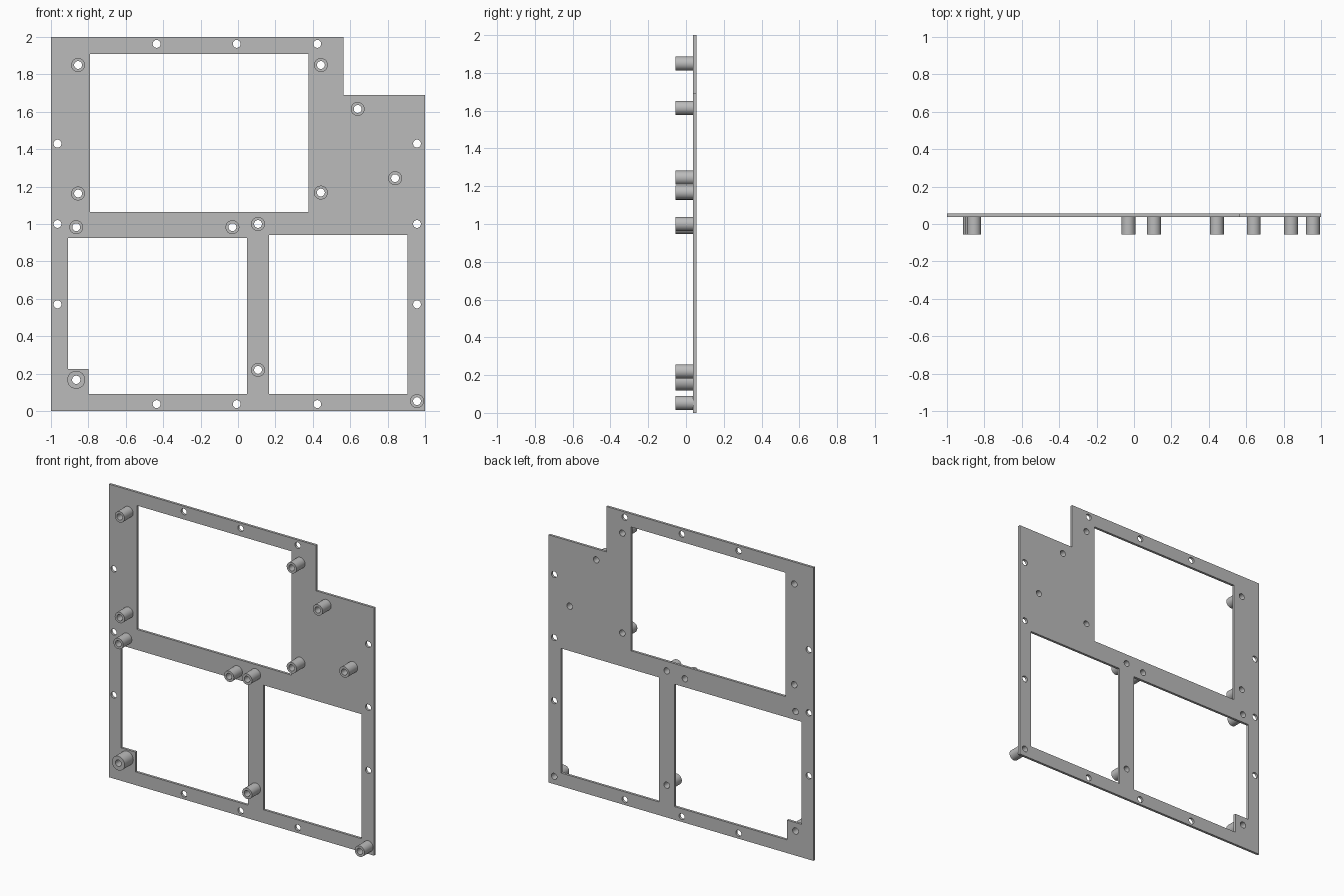
import bpy
import bmesh
from math import cos, sin, pi, radians

cube = bpy.data.objects.get("Cube")
if cube:
    bpy.data.objects.remove(cube, do_unlink=True)

FRONT, SEAT, BACK = -0.055, 0.038, 0.055   # depth of post tips, plate front, plate back

grey = bpy.data.materials.new("plain grey")
grey.use_nodes = True
colour = (0.5, 0.5, 0.5, 1)
grey.diffuse_color = colour
grey.node_tree.nodes["Principled BSDF"].inputs["Base Color"].default_value = colour


def circle(x, z, r, n=32):
    return [(x + r * cos(2 * pi * i / n), z + r * sin(2 * pi * i / n)) for i in range(n)]


def rect(x0, x1, z0, z1):
    return [(x0, z0), (x1, z0), (x1, z1), (x0, z1)]


def extrude_loops(name, loops, y0, y1):
    """Fill an outline with its holes and give it depth from y0 to y1."""
    curve = bpy.data.curves.new(name, 'CURVE')
    curve.dimensions = '2D'
    curve.fill_mode = 'BOTH'
    curve.extrude = (y1 - y0) / 2
    for loop in loops:
        spline = curve.splines.new('POLY')
        spline.points.add(len(loop) - 1)
        for point, (x, z) in zip(spline.points, loop):
            point.co = (x, z, 0, 1)
        spline.use_cyclic_u = True
    obj = bpy.data.objects.new(name, curve)
    bpy.context.collection.objects.link(obj)
    obj.rotation_euler.x = pi / 2
    obj.location.y = (y0 + y1) / 2
    bpy.ops.object.select_all(action='DESELECT')
    obj.select_set(True)
    bpy.context.view_layer.objects.active = obj
    bpy.ops.object.convert(target='MESH')
    obj = bpy.context.object
    bm = bmesh.new()
    bm.from_mesh(obj.data)
    bmesh.ops.remove_doubles(bm, verts=bm.verts, dist=0.0001)
    bmesh.ops.recalc_face_normals(bm, faces=bm.faces)
    bm.to_mesh(obj.data)
    bm.free()
    obj.data.materials.clear()
    obj.data.materials.append(grey)
    bpy.ops.object.transform_apply(location=True, rotation=True, scale=True)
    bpy.ops.object.shade_smooth_by_angle(angle=radians(30))
    return obj


# Posts: x, z, outer radius, bore radius
small = [(-0.855, 1.85), (0.443, 1.85), (0.64, 1.615), (0.84, 1.245),
         (-0.855, 1.163), (0.443, 1.168), (-0.865, 0.983), (-0.03, 0.983),
         (0.107, 1.0), (0.107, 0.22), (0.957, 0.053)]
posts = [(x, z, 0.037, 0.021) for x, z in small] + [(-0.865, 0.167, 0.048, 0.022)]

# Plate outline with the stepped top corner
outline = [(-1, 0), (1, 0), (1, 1.69), (0.563, 1.69), (0.563, 2), (-1, 2)]

# Three large openings, one with a corner tab
openings = [
    rect(-0.79, 0.377, 1.065, 1.91),
    rect(0.167, 0.905, 0.09, 0.94),
    [(-0.8, 0.09), (0.048, 0.09), (0.048, 0.925), (-0.91, 0.925), (-0.91, 0.225), (-0.8, 0.225)],
]

# Screw holes around the rim, and post bores through the plate
holes = [circle(x, z, 0.021) for x in (-0.435, -0.007, 0.424) for z in (0.037, 1.963)]
holes += [circle(x, z, 0.021) for x in (-0.965, 0.957) for z in (0.57, 1.0, 1.43)]
bores = [circle(x, z, bore) for x, z, outer, bore in posts]

extrude_loops("mounting_plate", [outline] + openings + holes + bores, SEAT, BACK)

# Hollow standoff posts on the front
for i, (x, z, outer, bore) in enumerate(posts, 1):
    extrude_loops(f"standoff_post_{i}", [circle(x, z, outer), circle(x, z, bore)], FRONT, SEAT)
